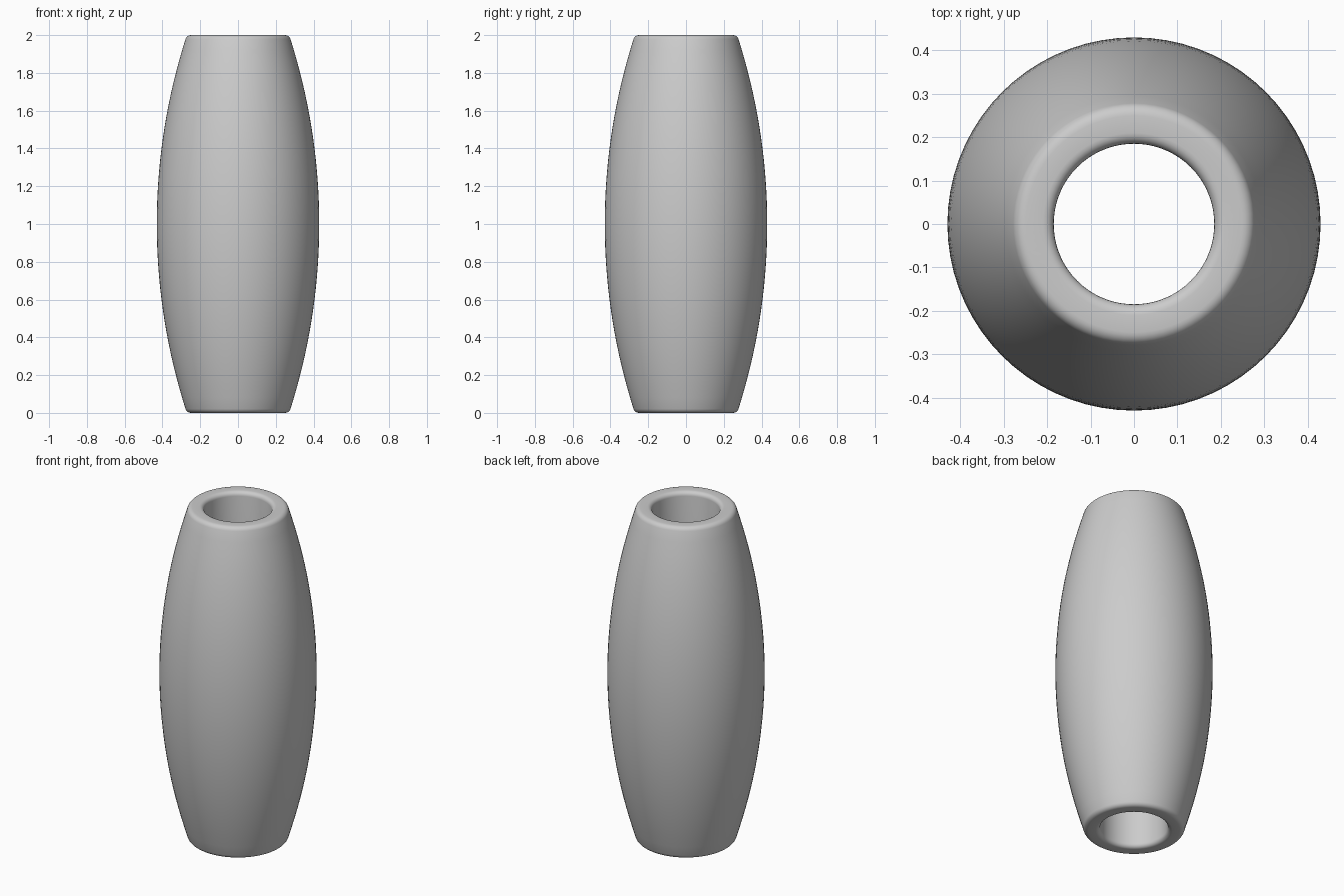
import bpy, bmesh, math

if "Cube" in bpy.data.objects:
    bpy.data.objects.remove(bpy.data.objects["Cube"])

SEGMENTS = 72
HALF = 1.0          # half length of the bead
R_MID, R_END, R_BORE = 0.43, 0.278, 0.185


def arc(cx, cz, r, a0, a1, n):
    """Points along a circular fillet, angles in degrees."""
    return [(cx + r * math.cos(math.radians(a0 + (a1 - a0) * i / n)),
             cz + r * math.sin(math.radians(a0 + (a1 - a0) * i / n)))
            for i in range(n + 1)]


# Upper half profile: bulging wall, rounded outer rim, flat end, rounded bore lip
zt = 0.977
sag = R_MID - R_END
big = (zt ** 2 + sag ** 2) / (2 * sag)
wall = []
for i in range(17):
    z = zt * i / 17
    wall.append((R_MID - big + math.sqrt(big ** 2 - z ** 2), z))
outer_rim = arc(R_END - 0.0285, HALF - 0.03, 0.03, 17, 90, 5)
bore_lip = arc(R_BORE + 0.025, HALF - 0.025, 0.025, 90, 180, 5)
upper = wall + outer_rim + bore_lip

# Mirror for the lower half to close the cross-section
lower = [(r, -z) for r, z in reversed(upper[1:])]
profile = upper + lower

# Revolve the cross-section about z
bm = bmesh.new()
rings = []
for s in range(SEGMENTS):
    a = 2 * math.pi * s / SEGMENTS
    rings.append([bm.verts.new((r * math.cos(a), r * math.sin(a), z + HALF))
                  for r, z in profile])
n = len(profile)
for s in range(SEGMENTS):
    a, b = rings[s], rings[(s + 1) % SEGMENTS]
    for i in range(n):
        j = (i + 1) % n
        bm.faces.new((a[i], b[i], b[j], a[j]))
bmesh.ops.recalc_face_normals(bm, faces=bm.faces)

mesh = bpy.data.meshes.new("barrel_bead")
bm.to_mesh(mesh)
bm.free()
bead = bpy.data.objects.new("barrel_bead", mesh)
bpy.context.collection.objects.link(bead)

bpy.context.view_layer.objects.active = bead
bead.select_set(True)
bpy.ops.object.shade_smooth_by_angle(angle=math.radians(30))
